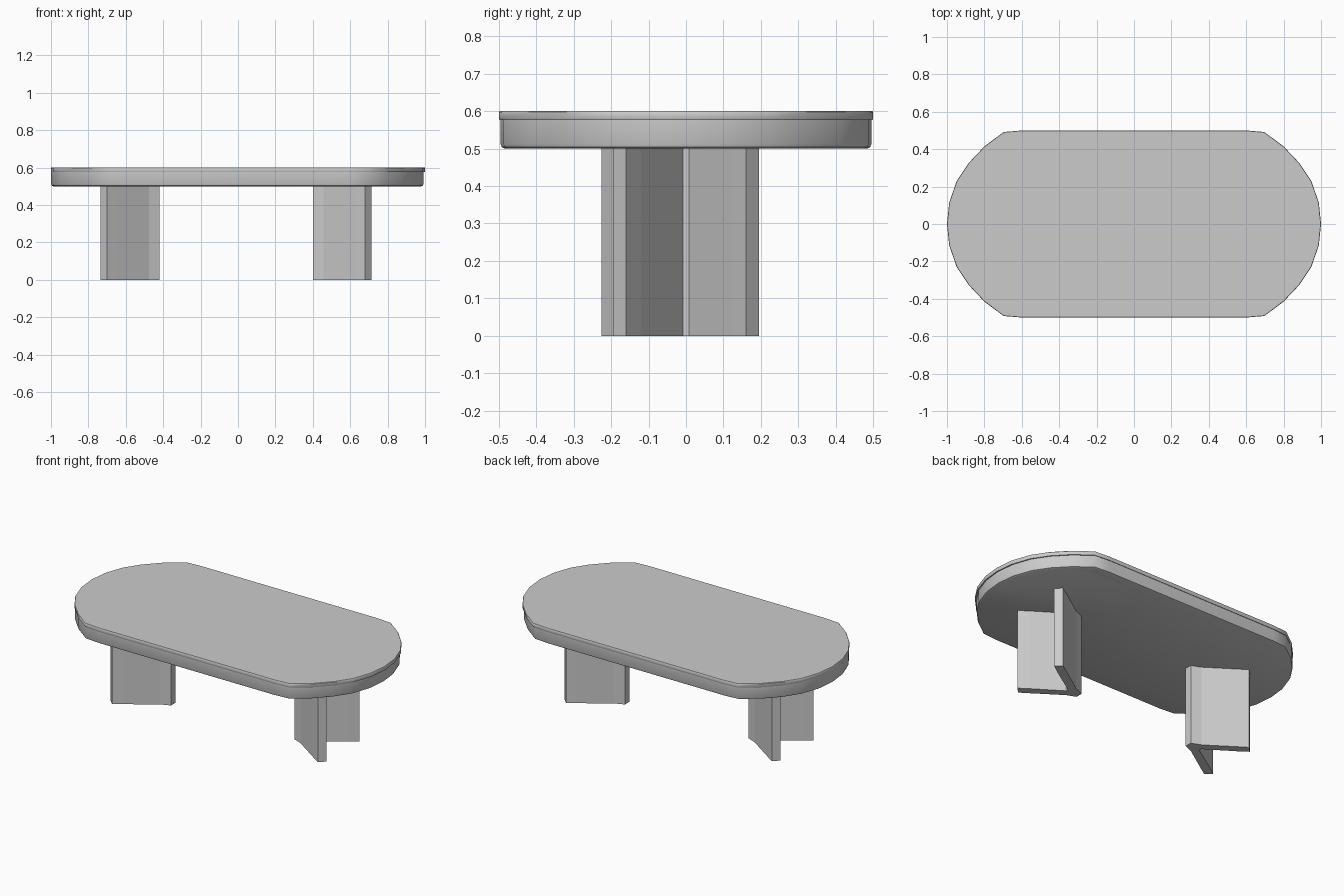
import bpy, bmesh, math

if "Cube" in bpy.data.objects:
    bpy.data.objects.remove(bpy.data.objects["Cube"])

# One quarter of the oval outline, from the right end to the long side
QUARTER = [(1.0, 0.0), (0.988, 0.115), (0.948, 0.23), (0.885, 0.325),
           (0.80, 0.415), (0.697, 0.492), (0.60, 0.50)]


def oval():
    right = [(x, -y) for x, y in QUARTER[:0:-1]] + QUARTER
    return right + [(-x, y) for x, y in reversed(QUARTER)] + [(-x, -y) for x, y in QUARTER[1:]]


def loft(name, rings, smooth=None):
    """Join matching closed rings of 3D points and cap both ends."""
    bm = bmesh.new()
    loops = [[bm.verts.new(p) for p in ring] for ring in rings]
    n = len(loops[0])
    for a, b in zip(loops, loops[1:]):
        for i in range(n):
            j = (i + 1) % n
            bm.faces.new((a[i], a[j], b[j], b[i]))
    bm.faces.new(loops[0][::-1])
    bm.faces.new(loops[-1])
    bmesh.ops.recalc_face_normals(bm, faces=bm.faces)
    mesh = bpy.data.meshes.new(name)
    bm.to_mesh(mesh)
    bm.free()
    obj = bpy.data.objects.new(name, mesh)
    bpy.context.collection.objects.link(obj)
    if smooth:
        bpy.ops.object.select_all(action='DESELECT')
        obj.select_set(True)
        bpy.context.view_layer.objects.active = obj
        bpy.ops.object.shade_smooth_by_angle(angle=math.radians(smooth))
    return obj


def slab(name, levels, shift=0.0):
    """Oval slab from (inset, height) levels."""
    loft(name, [[(x * (1 - d) + shift, y * (1 - 2 * d), z) for x, y in oval()]
                for d, z in levels], 35)


# Tabletop: slightly inset apron with a rounded bottom, and a thin upper sheet
slab("tabletop_body", [(0.016, 0.50), (0.008, 0.504), (0.005, 0.512), (0.005, 0.578)], -0.004)
slab("tabletop_sheet", [(0.002, 0.576), (0.0, 0.581), (0.0, 0.597), (0.002, 0.60)])

# Legs: V-shaped plates opening outwards, with a flat apex on the inside
OUTER = [(0.40, -0.022), (0.457, -0.045), (0.63, -0.162), (0.68, -0.195)]
INNER = [(0.715, -0.16), (0.662, -0.122), (0.487, -0.008)]
half = OUTER + INNER
profile = half + [(x, -y) for x, y in reversed(half)]
turned = [(-0.02 - x, -0.03 - y) for x, y in profile]
for name, pts in (("right_leg", profile), ("left_leg", turned)):
    loft(name, [[(x, y, z) for x, y in pts] for z in (0.0, 0.505)])
